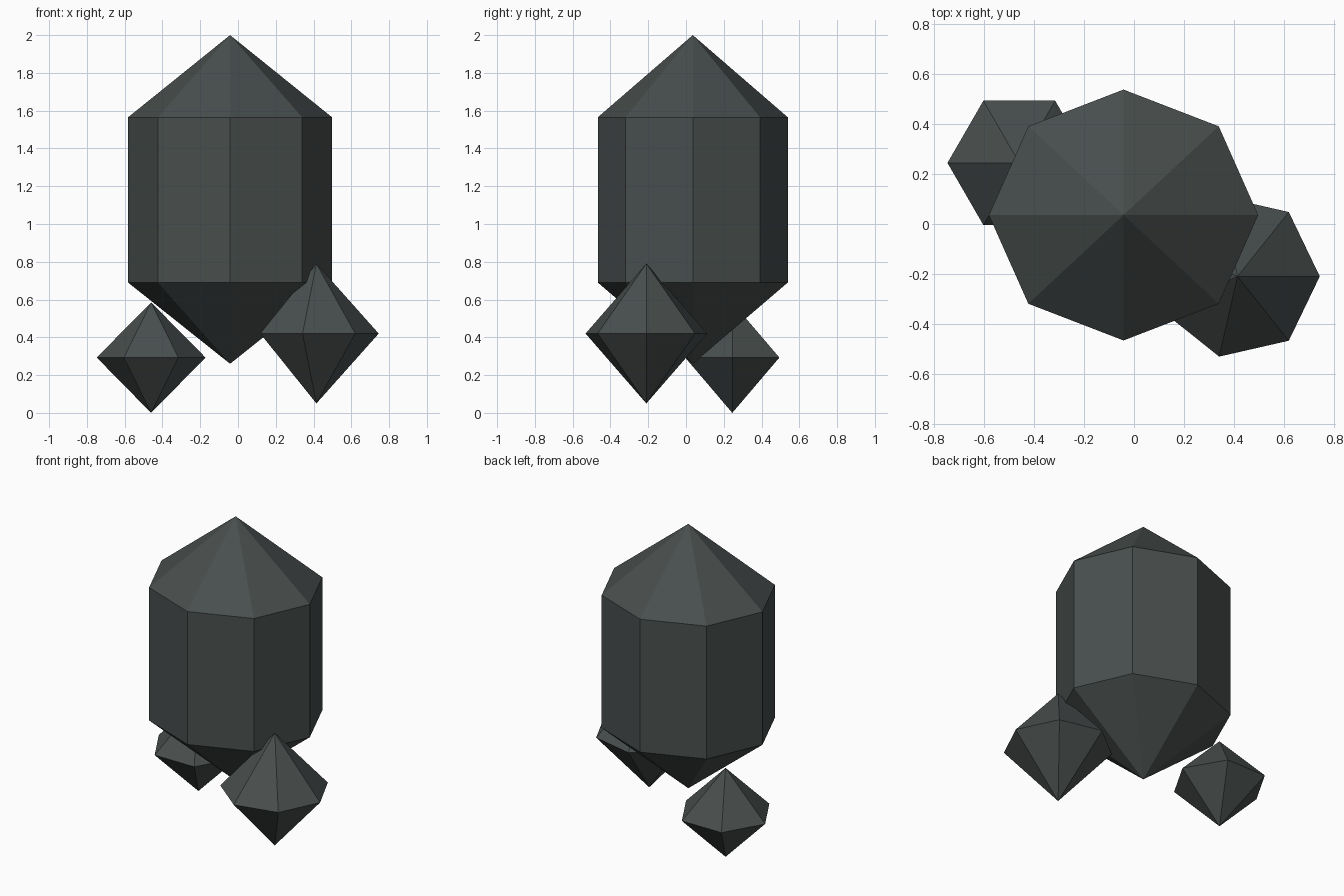
import bpy
import bmesh
from math import cos, sin, tau

cube = bpy.data.objects.get("Cube")
if cube:
    bpy.data.objects.remove(cube, do_unlink=True)

# Dark slate stone
stone = bpy.data.materials.new("dark slate")
stone.use_nodes = True
colour = (0.065, 0.077, 0.075, 1)
stone.diffuse_color = colour
bsdf = stone.node_tree.nodes["Principled BSDF"]
bsdf.inputs["Base Color"].default_value = colour
bsdf.inputs["Roughness"].default_value = 0.8


def crystal(name, sides, centre, radii, bottom, belts, top):
    """Pointed crystal: a ring of corners at each belt height, closed by two tips."""
    cx, cy = centre
    bm = bmesh.new()
    rings = [[bm.verts.new((cx + radii[0] * cos(tau * i / sides),
                            cy + radii[1] * sin(tau * i / sides), z))
              for i in range(sides)] for z in belts]
    low, high = bm.verts.new((cx, cy, bottom)), bm.verts.new((cx, cy, top))
    for i in range(sides):
        j = (i + 1) % sides
        bm.faces.new((low, rings[0][j], rings[0][i]))
        bm.faces.new((high, rings[-1][i], rings[-1][j]))
        for a, b in zip(rings, rings[1:]):
            bm.faces.new((a[i], a[j], b[j], b[i]))
    bmesh.ops.recalc_face_normals(bm, faces=bm.faces)
    mesh = bpy.data.meshes.new(name)
    bm.to_mesh(mesh)
    bm.free()
    mesh.materials.append(stone)
    obj = bpy.data.objects.new(name, mesh)
    bpy.context.collection.objects.link(obj)
    return obj


# Tall central crystal and the two small ones at its base
crystal("main_crystal", 8, (-0.042, 0.036), (0.54, 0.503), 0.26, (0.69, 1.565), 2.0)
crystal("left_small_crystal", 7, (0.415, -0.21), (0.33, 0.33), 0.05, (0.42,), 0.79)
crystal("right_small_crystal", 6, (-0.46, 0.245), (0.288, 0.288), 0.0, (0.293,), 0.585)
